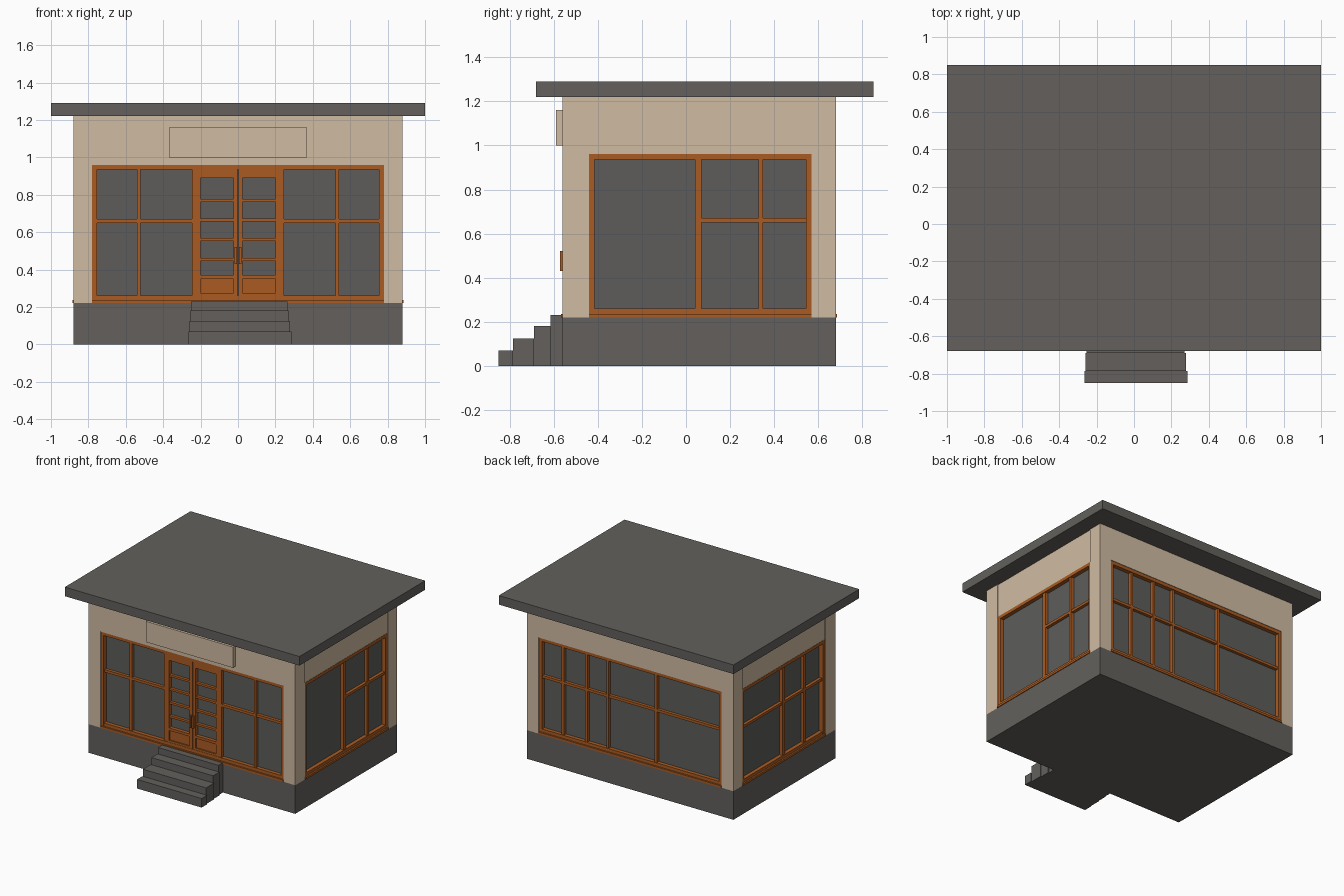
import bpy
import bmesh
from mathutils import Vector

cube = bpy.data.objects.get("Cube")
if cube:
    bpy.data.objects.remove(cube, do_unlink=True)


def material(name, rgb):
    m = bpy.data.materials.new(name)
    m.use_nodes = True
    m.diffuse_color = (*rgb, 1)
    bsdf = m.node_tree.nodes["Principled BSDF"]
    bsdf.inputs["Base Color"].default_value = (*rgb, 1)
    bsdf.inputs["Roughness"].default_value = 0.8
    return m


STONE = material("grey stone", (0.125, 0.118, 0.108))
CREAM = material("cream plaster", (0.63, 0.50, 0.36))
WOOD = material("orange wood", (0.40, 0.105, 0.016))
GLASS = material("grey glass", (0.11, 0.108, 0.104))


def boxes(name, mat, spans):
    """One object from boxes given as (x0, x1, y0, y1, z0, z1)."""
    bm = bmesh.new()
    for x0, x1, y0, y1, z0, z1 in spans:
        made = bmesh.ops.create_cube(bm, size=1)["verts"]
        size = Vector((abs(x1 - x0), abs(y1 - y0), z1 - z0))
        bmesh.ops.scale(bm, vec=size, verts=made)
        mid = Vector((x0 + x1, y0 + y1, z0 + z1)) / 2
        bmesh.ops.translate(bm, vec=mid, verts=made)
    mesh = bpy.data.meshes.new(name)
    bm.to_mesh(mesh)
    bm.free()
    mesh.materials.append(mat)
    obj = bpy.data.objects.new(name, mesh)
    bpy.context.collection.objects.link(obj)
    return obj


# Main dimensions
WX, FRONT, BACK = 0.88, -0.56, 0.68
PLINTH, HEAD, EAVES, ROOF = 0.22, 0.96, 1.22, 1.29
OPEN_X, OPEN_F, OPEN_B = 0.78, -0.44, 0.57
RECESS = 0.035
RAIL = 0.66

# Plinth, roof slab and dark glazed core
boxes("plinth", STONE, [(-WX, WX, FRONT, BACK, 0, PLINTH)])
boxes("roof_slab", STONE, [(-1, 1, -0.68, 0.85, EAVES, ROOF)])
boxes("window_glass", GLASS, [(-WX + RECESS, WX - RECESS, FRONT + RECESS,
                               BACK - RECESS, PLINTH, HEAD)])

# Corner piers and the wall band over the windows
boxes("corner_piers", CREAM,
      [(s * OPEN_X, s * WX, y0, y1, PLINTH, EAVES)
       for s in (-1, 1) for y0, y1 in ((FRONT, OPEN_F), (OPEN_B, BACK))])
boxes("upper_wall", CREAM, [
    (-OPEN_X, OPEN_X, FRONT, BACK, HEAD, EAVES),
    (-WX + 0.006, WX - 0.006, OPEN_F, OPEN_B, HEAD, EAVES)])

# Sign board, left blank
boxes("sign_board", CREAM, [(-0.37, 0.37, -0.59, FRONT, 1.0, 1.16)])

# Entrance steps
treads = ((-0.85, 0.07), (-0.785, 0.125), (-0.69, 0.18), (-0.615, 0.23))
boxes("entrance_steps", STONE,
      [(-0.265 + 0.005 * i, 0.285 - 0.007 * i, y,
        treads[i + 1][0] if i < 3 else FRONT + 0.02, 0, z)
       for i, (y, z) in enumerate(treads)])


def on_wall(wall, u0, u1, z0, z1, depth=0.01):
    """Box on a facade: u runs along it, depth is the face's setback."""
    face = {"front": FRONT, "back": BACK, "left": WX, "right": -WX}[wall]
    sign = 1 if face > 0 else -1
    a, b = face - sign * depth, face - sign * (RECESS + 0.01)
    if wall in ("front", "back"):
        return (u0, u1, a, b, z0, z1)
    return (a, b, u0, u1, z0, z1)


def window_frame(wall, u0, u1, posts, rails):
    """Border, posts at (u, half width), rails at (start, end)."""
    t = 0.025
    parts = [on_wall(wall, u0, u1, HEAD - t, HEAD, 0.004),
             on_wall(wall, u0, u1, PLINTH + 0.015, PLINTH + 0.04, 0.006),
             on_wall(wall, u0, u1, PLINTH, PLINTH + 0.016, -0.006),
             on_wall(wall, u0, u0 + t, PLINTH, HEAD, 0.004),
             on_wall(wall, u1 - t, u1, PLINTH, HEAD, 0.004)]
    parts += [on_wall(wall, u - w, u + w, PLINTH, HEAD) for u, w in posts]
    parts += [on_wall(wall, a, b, RAIL - 0.01, RAIL + 0.01, 0.012)
              for a, b in rails]
    boxes(wall + "_window_frame", WOOD, parts)


THIN, THICK = 0.01, 0.015
window_frame("front", -OPEN_X, OPEN_X,
             [(-0.53, THIN), (-0.23, THICK), (0.23, THICK), (0.53, THIN)],
             [(-OPEN_X, -0.23), (0.23, OPEN_X)])
window_frame("back", -OPEN_X, OPEN_X,
             [(u, THIN) for u in (-0.21, 0.2, 0.38, 0.58)],
             [(-OPEN_X, OPEN_X)])
window_frame("left", OPEN_F, OPEN_B, [(0.055, THICK), (0.34, THIN)],
             [(0.05, OPEN_B)])
window_frame("right", OPEN_F, OPEN_B, [(0.055, THICK), (-0.2, THIN)],
             [(OPEN_F, OPEN_B)])

# Double door: stiles, rails, glazing bars and a panelled foot on each leaf
for side, s in (("left", 1), ("right", -1)):
    def leaf(a, b, z0, z1, depth=0.008):
        return on_wall("front", min(s * a, s * b), max(s * a, s * b),
                       z0, z1, depth)
    parts = [leaf(0.002, 0.025, 0.24, 0.94), leaf(0.2, 0.225, 0.24, 0.94),
             leaf(0.02, 0.21, 0.89, 0.94), leaf(0.02, 0.21, 0.24, 0.275),
             leaf(0.02, 0.21, 0.35, 0.37), leaf(0.02, 0.21, 0.27, 0.36, 0.018)]
    parts += [leaf(0.02, 0.21, z - 0.008, z + 0.008, 0.014)
              for z in (0.455, 0.56, 0.665, 0.77)]
    boxes(side + "_door_leaf", WOOD, parts)
    boxes(side + "_door_handle", WOOD, [leaf(0.006, 0.018, 0.43, 0.52, -0.012)])
